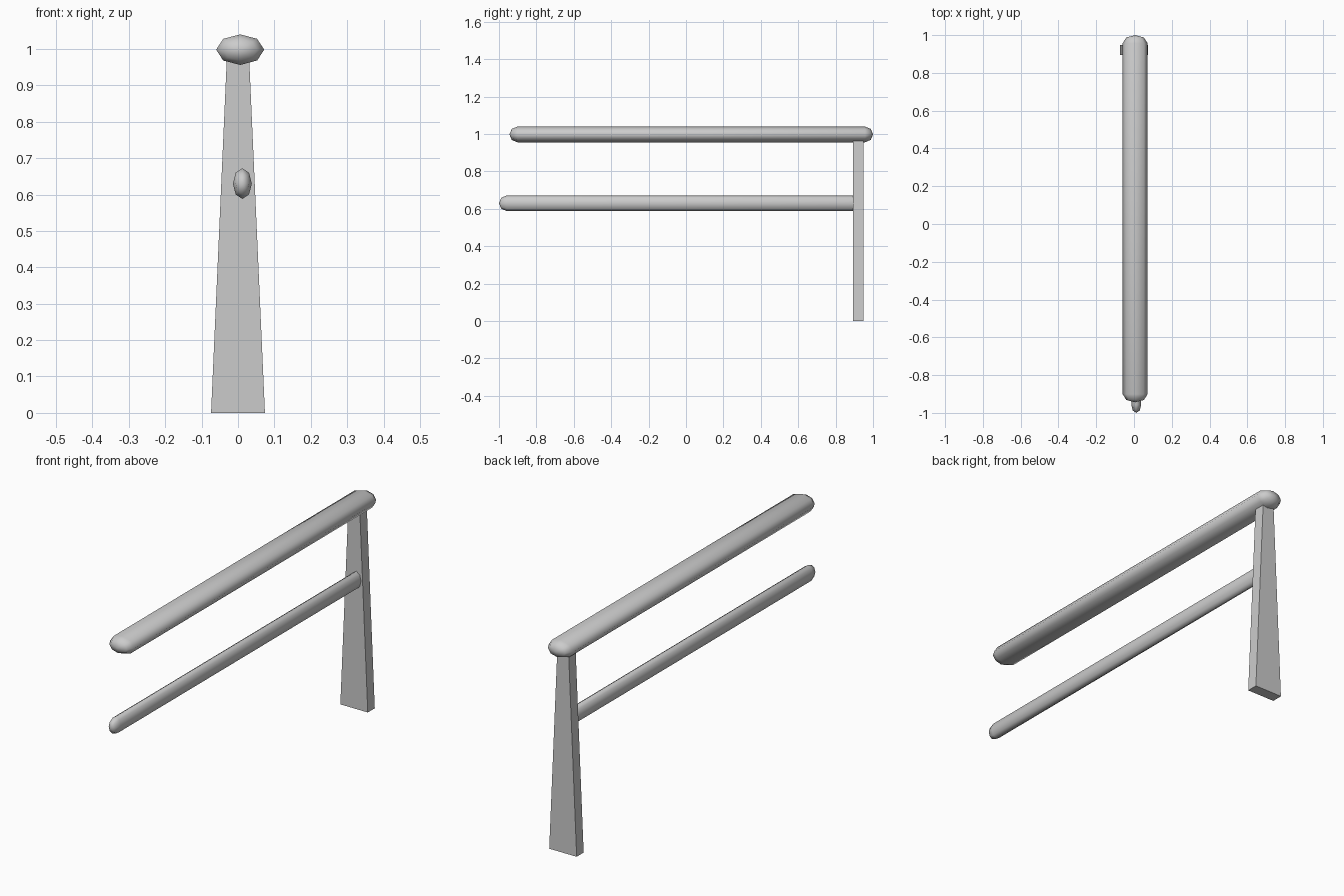
import bpy, bmesh
from math import sin, cos, pi

if "Cube" in bpy.data.objects:
    bpy.data.objects.remove(bpy.data.objects["Cube"])


def finish(name, bm, smooth):
    bmesh.ops.recalc_face_normals(bm, faces=bm.faces[:])
    for f in bm.faces:
        f.smooth = smooth
    mesh = bpy.data.meshes.new(name)
    bm.to_mesh(mesh)
    bm.free()
    obj = bpy.data.objects.new(name, mesh)
    bpy.context.collection.objects.link(obj)
    return obj


def rail(name, x, z, half_x, half_z, y0, y1, cap=0.043, sides=8):
    """Eight-sided oval bar along y with rounded ends."""
    bm = bmesh.new()
    k = cos(pi / 4)
    stations = [(y0 + cap * (1 - k), k), (y0 + cap, 1),
                (y1 - cap, 1), (y1 - cap * (1 - k), k)]
    rings = []
    for y, s in stations:
        rings.append([bm.verts.new((x + half_x * s * cos(2 * pi * i / sides), y,
                                    z + half_z * s * sin(2 * pi * i / sides)))
                      for i in range(sides)])
    tips = [bm.verts.new((x, y0, z)), bm.verts.new((x, y1, z))]
    for i in range(sides):
        j = (i + 1) % sides
        for a, b in zip(rings, rings[1:]):
            bm.faces.new((a[i], a[j], b[j], b[i]))
        bm.faces.new((tips[0], rings[0][j], rings[0][i]))
        bm.faces.new((tips[1], rings[-1][i], rings[-1][j]))
    return finish(name, bm, True)


# Handrail and slimmer lower rail
rail("top_rail", 0.006, 0.998, 0.066, 0.042, -0.944, 1.0)
rail("lower_rail", 0.012, 0.63, 0.026, 0.042, -1.0, 0.94)

# Tapered post at the back end, reaching into the handrail
bm = bmesh.new()
bmesh.ops.create_cube(bm, size=1)
for v in bm.verts:
    top = v.co.z > 0
    v.co.x *= 0.06 if top else 0.148
    v.co.y = 0.921 + v.co.y * 0.054
    v.co.z = 0.99 if top else 0.0
finish("post", bm, False)
